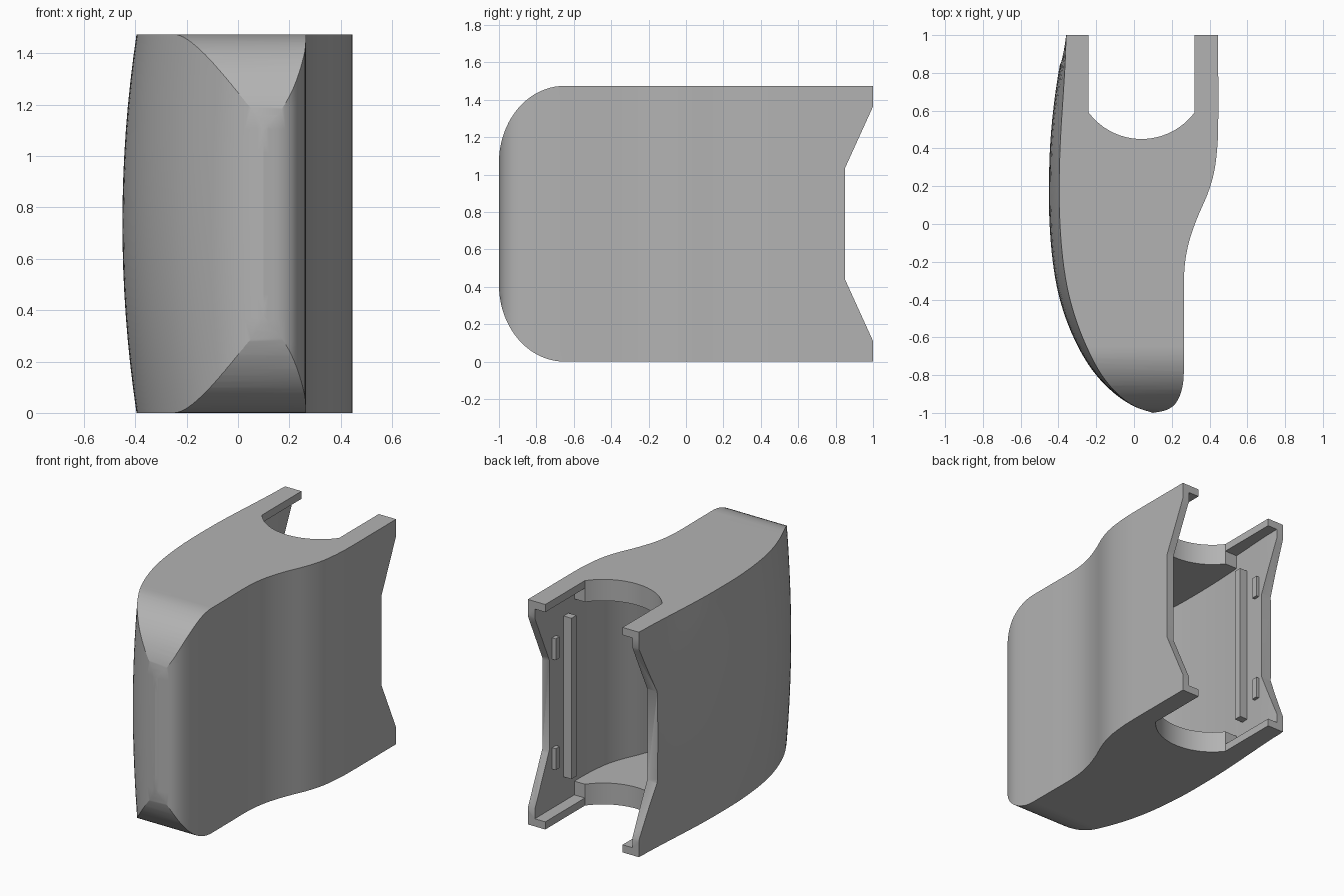
import bpy, bmesh, math
from mathutils import Vector

H = 1.474          # total height
MID = H / 2
SLOT_X, SLOT_Y = 0.04, 0.59

cube = bpy.data.objects.get("Cube")
if cube:
    bpy.data.objects.remove(cube, do_unlink=True)

grey = bpy.data.materials.new("plain grey")
grey.use_nodes = True
GREY = (0.45, 0.45, 0.45, 1)
grey.diffuse_color = GREY
grey.node_tree.nodes["Principled BSDF"].inputs["Base Color"].default_value = GREY


def smooth_path(pts, steps=4):
    """Catmull-Rom curve through the points."""
    p = [Vector(q) for q in pts]
    p = [2 * p[0] - p[1]] + p + [2 * p[-1] - p[-2]]
    out = []
    for a, b, c, d in zip(p, p[1:], p[2:], p[3:]):
        for i in range(steps):
            t = i / steps
            out.append(0.5 * (2 * b + (c - a) * t + (2 * a - 5 * b + 4 * c - d) * t**2
                              + (3 * b - a - 3 * c + d) * t**3))
    return out + [p[-2]]


def loft(name, rings):
    """Closed solid through equal-length rings of 3D points."""
    bm = bmesh.new()
    loops = [[bm.verts.new(co) for co in ring] for ring in rings]
    n = len(loops[0])
    for lo, hi in zip(loops, loops[1:]):
        for i in range(n):
            j = (i + 1) % n
            bm.faces.new((lo[i], lo[j], hi[j], hi[i]))
    bm.faces.new(loops[0][::-1])
    bm.faces.new(loops[-1])
    bmesh.ops.recalc_face_normals(bm, faces=bm.faces)
    mesh = bpy.data.meshes.new(name)
    bm.to_mesh(mesh)
    bm.free()
    mesh.materials.append(grey)
    obj = bpy.data.objects.new(name, mesh)
    bpy.context.collection.objects.link(obj)
    return obj


def prism(name, pts, z0, z1):
    return loft(name, [[(p[0], p[1], z) for p in pts] for z in (z0, z1)])


def box(name, x, y, z):
    return prism(name, [(x[0], y[0]), (x[1], y[0]), (x[1], y[1]), (x[0], y[1])], *z)


def cut(obj, cutter, operation):
    mod = obj.modifiers.new("cut", "BOOLEAN")
    mod.operation, mod.solver, mod.object = operation, "EXACT", cutter
    bpy.context.view_layer.update()
    result = bpy.data.meshes.new_from_object(
        obj.evaluated_get(bpy.context.evaluated_depsgraph_get()))
    obj.modifiers.clear()
    obj.data = result
    bpy.data.objects.remove(cutter, do_unlink=True)


# Plan outline: bulging side round the nose, then the wavy grip side
bulge_side = smooth_path([(-.355, 1.03), (-.40, .8), (-.428, .6), (-.445, .4), (-.45, .2),
                          (-.447, 0), (-.43, -.2), (-.40, -.37), (-.35, -.53), (-.28, -.68),
                          (-.2, -.8), (-.1, -.9), (0, -.965), (.1, -1)])
grip_side = smooth_path([(.1, -1), (.17, -.985), (.22, -.95), (.252, -.88), (.264, -.78),
                         (.265, -.5), (.265, -.27), (.285, -.12), (.33, .02), (.39, .16),
                         (.425, .28), (.442, .42), (.446, .55), (.446, .8), (.446, 1.03)])[1:]


def outline(z):
    k = 0.055 * min(1, ((z - MID) / MID) ** 2)
    left = [Vector((p.x + k * max(0, 1 - p.y ** 4), p.y)) for p in bulge_side]
    return left + grip_side


levels = [-0.02] + [H * i / 16 for i in range(17)] + [H + 0.02]
body = loft("shell_body", [[(p.x, p.y, z) for p in outline(z)] for z in levels])

# Side profile: rounded nose corners and notched rear edge
ry, rz = 0.35, 0.41
arc = [math.pi / 2 * i / 20 for i in range(21)]
lower = [(-1 + ry * (1 - math.cos(a)), rz * (1 - math.sin(a))) for a in arc]
half = lower + [(1, 0), (1, .11), (.85, .44)]
profile = half + [(y, H - z) for y, z in reversed(half)]
cut(body, loft("profile_cutter", [[(x, y, z) for y, z in profile] for x in (-1, 1)]),
    "INTERSECT")

# Inner cavity follows the outline at a constant wall thickness
flat = outline(0)
inner = []
for a, b, c in zip(flat, flat[1:], flat[2:]):
    d = (c - a).normalized()
    q = b + Vector((-d.y, d.x)) * 0.05
    if q.y > -0.68:
        inner.append(q)
inner = [Vector((inner[0].x, 1.1))] + inner + [Vector((inner[-1].x, 1.1))]
cut(body, prism("cavity_cutter", inner, 0.14, H - 0.14), "DIFFERENCE")

# Thinner rear flanges
left = [p for p in inner if p.y > SLOT_Y and p.x < 0]
right = [p for p in inner if p.y > SLOT_Y and p.x > 0]
rear = left + [(left[-1].x, SLOT_Y), (right[0].x, SLOT_Y)] + right
cut(body, prism("flange_cutter", rear, 0.05, H - 0.05), "DIFFERENCE")

# Open slot with an arched end through both end plates
R, half_angle = 0.35, math.asin(0.8)
slot = [(SLOT_X - .28, 1.1)]
for i in range(25):
    a = half_angle * (i / 12 - 1)
    slot.append((SLOT_X + R * math.sin(a), SLOT_Y + .21 - R * math.cos(a)))
slot.append((SLOT_X + .28, 1.1))
cut(body, prism("slot_cutter", slot, -0.1, H + 0.1), "DIFFERENCE")

bpy.ops.object.select_all(action="DESELECT")
body.select_set(True)
bpy.context.view_layer.objects.active = body
bpy.ops.object.shade_smooth_by_angle(angle=math.radians(25))

# Guide ribs and snap bumps on both inner walls
for side, wall, sign in (("left", 0.395, 1), ("right", -0.322, -1)):
    def span(depth):
        return sorted((wall + sign * 0.02, wall - sign * depth))
    box(side + "_guide_rib", span(.055), (.65, .70), (.21, H - .21))
    for label, z in (("lower", .377), ("upper", H - .377)):
        box(f"{side}_{label}_snap_bump", span(.025), (.78, .82), (z - .07, z + .07))
